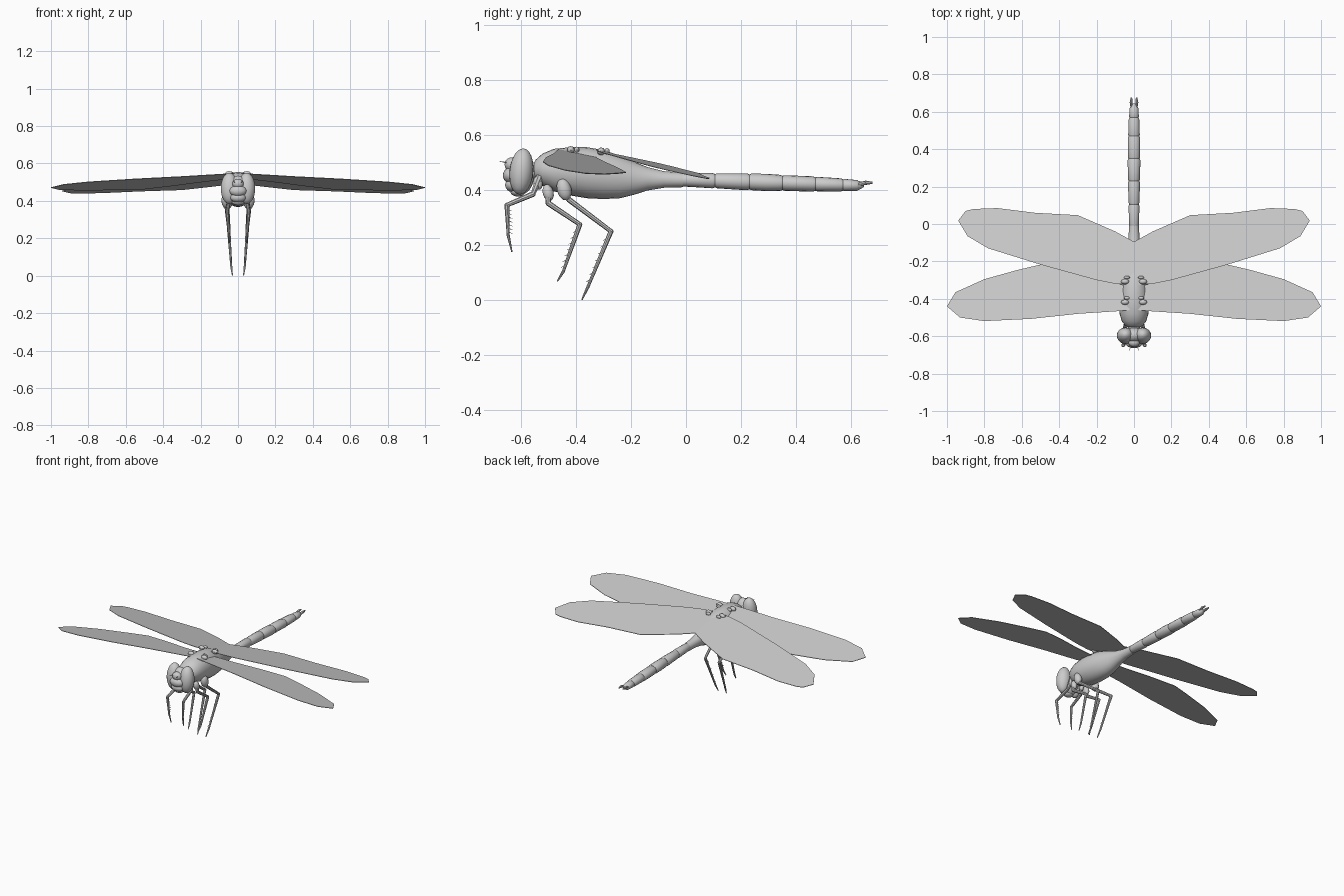
import bpy, bmesh, math
from mathutils import Vector

cube = bpy.data.objects.get("Cube")
if cube:
    bpy.data.objects.remove(cube, do_unlink=True)

grey = bpy.data.materials.new("plain grey")
grey.use_nodes = True
grey.diffuse_color = (0.6, 0.6, 0.6, 1)
grey.node_tree.nodes["Principled BSDF"].inputs["Base Color"].default_value = (0.6, 0.6, 0.6, 1)


def finish(name, bm, mirror=False, smooth=True):
    bmesh.ops.recalc_face_normals(bm, faces=bm.faces[:])
    mesh = bpy.data.meshes.new(name)
    bm.to_mesh(mesh)
    bm.free()
    mesh.materials.append(grey)
    obj = bpy.data.objects.new(name, mesh)
    bpy.context.collection.objects.link(obj)
    if mirror:
        obj.modifiers.new("Mirror", "MIRROR").use_mirror_merge = False
    if smooth:
        bpy.ops.object.select_all(action="DESELECT")
        obj.select_set(True)
        bpy.context.view_layer.objects.active = obj
        bpy.ops.object.shade_smooth_by_angle(angle=math.radians(40))
    return obj


def skin(bm, rings):
    """Bridge successive vertex rings and cap both ends."""
    n = len(rings[0])
    for a, b in zip(rings, rings[1:]):
        for i in range(n):
            bm.faces.new((a[i], a[(i + 1) % n], b[(i + 1) % n], b[i]))
    bm.faces.new(rings[0])
    bm.faces.new(rings[-1])


def loft(bm, stations, sides=24):
    """Elliptical rings along y: (y, bottom z, top z, half width)."""
    rings = []
    for y, low, high, half in stations:
        ring = []
        for i in range(sides):
            a = math.tau * i / sides
            ring.append(bm.verts.new((half * math.cos(a), y,
                                      (low + high) / 2 + (high - low) / 2 * math.sin(a))))
        rings.append(ring)
    skin(bm, rings)


def limb(bm, p, q, r1, r2, sides=8):
    """Tapered rod between two points."""
    p, q = Vector(p), Vector(q)
    turn = (q - p).to_track_quat("Z", "Y")
    rings = []
    for c, r in ((p, r1), (q, r2)):
        rings.append([bm.verts.new(c + turn @ Vector((r * math.cos(math.tau * i / sides),
                                                     r * math.sin(math.tau * i / sides), 0)))
                      for i in range(sides)])
    skin(bm, rings)


def ball(bm, centre, size, tilt=0, seg=24):
    from mathutils import Matrix
    m = (Matrix.Translation(centre) @ Matrix.Rotation(tilt, 4, "X")
         @ Matrix.Diagonal((*size, 1)))
    bmesh.ops.create_uvsphere(bm, u_segments=seg, v_segments=seg // 2, radius=1, matrix=m)


# Thorax, tapering back into the waist
bm = bmesh.new()
loft(bm, [(-.555, .46, .49, .02), (-.545, .435, .51, .045), (-.52, .415, .532, .065),
          (-.48, .395, .549, .077), (-.42, .38, .555, .082), (-.36, .37, .555, .08),
          (-.3, .367, .545, .075), (-.24, .37, .525, .063), (-.19, .382, .503, .05),
          (-.14, .398, .483, .038), (-.08, .408, .468, .03), (-.01, .41, .462, .026)])
finish("thorax", bm)

# Abdomen segments with a narrow groove at each joint
joints = [-.02, .105, .23, .35, .47, .57, .625]
widths = [.026, .029, .032, .034, .032, .027, .022]
bm = bmesh.new()
for i in range(6):
    a, b = joints[i], joints[i + 1]
    rows = []
    for t, grow in ((0, .88), (.06, .98), (.5, 1), (.92, 1.02), (1, .9)):
        y = a + (b - a) * t
        w = (widths[i] * (1 - t) + widths[i + 1] * t) * grow
        mid = .437 - .02 * max(y, 0) / .6
        h = w * (.95 if y < .3 else .85)
        rows.append((y, mid - h, mid + h, w))
    loft(bm, rows, 16)
loft(bm, [(.622, .398, .434, .02), (.637, .405, .43, .015), (.645, .411, .424, .007)], 16)
finish("abdomen", bm)

# Paired tail claspers
bm = bmesh.new()
limb(bm, (.012, .62, .418), (.015, .65, .426), .006, .008)
limb(bm, (.015, .65, .426), (.014, .676, .426), .008, .004)
finish("tail_claspers", bm, True)

# Neck and head
bm = bmesh.new()
limb(bm, (0, -.59, .465), (0, -.54, .47), .035, .03, 16)
finish("neck", bm)
bm = bmesh.new()
ball(bm, (0, -.595, .46), (.06, .045, .075))
finish("head", bm)
bm = bmesh.new()
ball(bm, (.046, -.597, .467), (.046, .043, .084), -.1)
finish("eyes", bm, True)

# Face: brow, nose plate, lip and jaws
bm = bmesh.new()
ball(bm, (0, -.633, .492), (.03, .025, .026))
ball(bm, (0, -.635, .453), (.046, .029, .03))
ball(bm, (0, -.628, .418), (.042, .028, .026))
ball(bm, (0, -.61, .394), (.032, .027, .018))
finish("face", bm)
bm = bmesh.new()
limb(bm, (.016, -.645, .498), (.024, -.676, .504), .0025, .001, 6)
finish("antennae", bm, True)


# Wings: thin flat outlines, sloping outward and backward
def wing(name, outline, base, out, back, y0):
    bm = bmesh.new()
    top = [bm.verts.new((x, y, base + out * x + back * (y - y0))) for x, y in outline]
    low = [bm.verts.new(v.co - Vector((0, 0, .003))) for v in top]
    skin(bm, [top, low])
    finish(name, bm, True, False)


wing("front_wings", [(.015, -.46), (.1, -.467), (.3, -.48), (.55, -.507), (.8, -.519), (.93, -.5),
                     (1, -.44), (.955, -.365), (.8, -.295), (.62, -.245), (.5, -.217),
                     (.35, -.25), (.18, -.3), (.015, -.335)], .551, -.073, -.2, -.465)
wing("hind_wings", [(0, -.325), (.1, -.32), (.2, -.3), (.5, -.217), (.78, -.13), (.89, -.065),
                    (.94, .018), (.9, .07), (.86, .08), (.73, .085), (.53, .06), (.3, .047),
                    (.1, -.04), (0, -.095)], .545, -.02, -.21, -.325)

# Wing hinges on the back
bm = bmesh.new()
for y, z in ((-.41, .545), (-.3, .54)):
    ball(bm, (.048, y - .008, z), (.022, .014, .014), 0, 12)
    ball(bm, (.038, y + .014, z), (.016, .009, .012), 0, 12)
finish("wing_hinges", bm, True)


# Legs: hip, thigh, spiny shin and foot
def leg(name, pts, hip):
    bm = bmesh.new()
    ball(bm, hip[:3], (hip[3] * .7, hip[3] * .8, hip[3] * 1.25), .25, 12)
    radii = [.014, .01, .009, .006, .003]
    for i in range(4):
        limb(bm, pts[i], pts[i + 1], radii[i], radii[i + 1] * .9)
        ball(bm, pts[i + 1], [radii[i + 1]] * 3, 0, 8)
    knee, ankle = Vector(pts[2]), Vector(pts[3])
    for k in range(1, 8):
        p = knee.lerp(ankle, k / 8)
        side = 1 if name == "front_legs" else -1
        limb(bm, p, p + Vector((-.004, .018 * side, -.008)), .0018, .0005, 4)
    finish(name, bm, True)


leg("front_legs", [(.04, -.53, .45), (.05, -.555, .385), (.058, -.65, .345),
                   (.05, -.645, .235), (.045, -.632, .178)], (.04, -.537, .425, .02))
leg("middle_legs", [(.045, -.5, .41), (.055, -.5, .352), (.05, -.385, .275),
                    (.04, -.445, .105), (.036, -.466, .07)], (.048, -.5, .39, .025))
leg("hind_legs", [(.06, -.44, .4), (.062, -.425, .365), (.05, -.272, .25),
                  (.036, -.355, .05), (.03, -.377, .003)], (.066, -.442, .402, .033))
